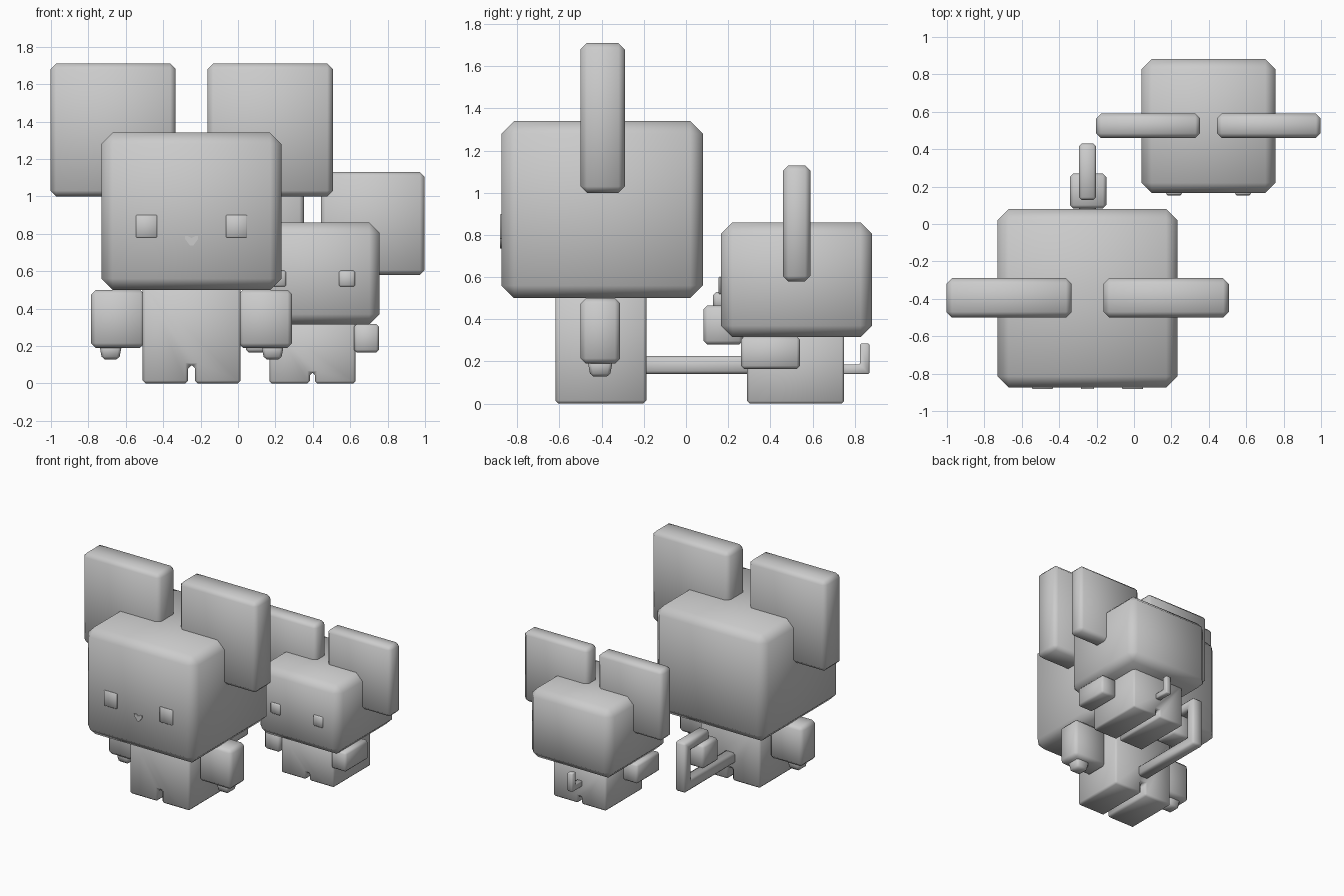
import bpy, bmesh, math
from mathutils import Vector

if "Cube" in bpy.data.objects:
    bpy.data.objects.remove(bpy.data.objects["Cube"])

grey = bpy.data.materials.new("plain_grey")
grey.diffuse_color = (0.6, 0.6, 0.6, 1)
grey.use_nodes = True
grey.node_tree.nodes["Principled BSDF"].inputs["Base Color"].default_value = grey.diffuse_color


def finish(name, bm, bevel, smooth=60):
    """Bevel all edges, then store the mesh as a softly shaded object."""
    bmesh.ops.recalc_face_normals(bm, faces=bm.faces)
    if bevel:
        bmesh.ops.bevel(bm, geom=bm.edges[:], offset=bevel, segments=1,
                        affect='EDGES', profile=0.5, clamp_overlap=True)
    me = bpy.data.meshes.new(name)
    bm.to_mesh(me)
    bm.free()
    me.materials.append(grey)
    ob = bpy.data.objects.new(name, me)
    bpy.context.collection.objects.link(ob)
    bpy.ops.object.select_all(action='DESELECT')
    ob.select_set(True)
    bpy.context.view_layer.objects.active = ob
    bpy.ops.object.shade_smooth_by_angle(angle=math.radians(smooth))
    return ob


def box(name, x, y, z, bevel=0.0, taper=1.0):
    """Box from ranges; taper scales its bottom face."""
    bm = bmesh.new()
    bmesh.ops.create_cube(bm, size=1)
    for v in bm.verts:
        s = taper if v.co.z < 0 else 1
        v.co = Vector(((x[0] + x[1]) / 2 + v.co.x * (x[1] - x[0]) * s,
                       (y[0] + y[1]) / 2 + v.co.y * (y[1] - y[0]) * s,
                       (z[0] + z[1]) / 2 + v.co.z * (z[1] - z[0])))
    return finish(name, bm, bevel)


def pair(name, cx, x, y, z, bevel=0.0, taper=1.0):
    """Two boxes mirrored about x = cx; x is the range of distance from cx."""
    box("right_" + name, (cx + x[0], cx + x[1]), y, z, bevel, taper)
    box("left_" + name, (cx - x[1], cx - x[0]), y, z, bevel, taper)


def prism(name, pts, axis, lo, hi, bevel):
    """Extrude a profile: axis 'x' takes (y, z) points, 'y' takes (x, z)."""
    bm = bmesh.new()
    def place(p, d):
        return (d, p[0], p[1]) if axis == 'x' else (p[0], d, p[1])
    f = bm.faces.new([bm.verts.new(place(p, lo)) for p in pts])
    ext = bmesh.ops.extrude_face_region(bm, geom=[f])
    step = Vector((hi - lo, 0, 0) if axis == 'x' else (0, hi - lo, 0))
    bmesh.ops.translate(bm, vec=step, verts=[
        v for v in ext['geom'] if isinstance(v, bmesh.types.BMVert)])
    return finish(name, bm, bevel)


def body(name, cx, half, gap, notch, y, top, bevel):
    """Torso and legs in one block, with a slot between the legs."""
    pts = [(cx - half, 0), (cx - gap, 0), (cx - gap, notch), (cx + gap, notch),
           (cx + gap, 0), (cx + half, 0), (cx + half, top), (cx - half, top)]
    prism(name, pts, 'y', y[0], y[1], bevel)


# Large figure
c = -0.248
box("large_head", (-0.73, 0.232), (-0.875, 0.08), (0.5, 1.34), 0.06)
pair("large_ear", c, (0.085, 0.755), (-0.5, -0.29), (1.0, 1.71), 0.03)
body("large_body", c, 0.262, 0.018, 0.095, (-0.62, -0.188), 0.53, 0.015)
pair("large_arm", c, (0.25, 0.538), (-0.5, -0.312), (0.19, 0.5), 0.025)
pair("large_hand", c, (0.372, 0.494), (-0.468, -0.346), (0.128, 0.21), 0.015, 0.75)
pair("large_eye", c, (0.185, 0.297), (-0.883, -0.87), (0.78, 0.9), 0.004)
prism("large_nose", [(c - 0.035, 0.787), (c - 0.035, 0.772), (c - 0.008, 0.736),
                     (c + 0.008, 0.736), (c + 0.035, 0.772), (c + 0.035, 0.787),
                     (c + 0.02, 0.787), (c, 0.777), (c - 0.02, 0.787)],
      'y', -0.883, -0.87, 0)
# Hooked tail with a block hanging from its tip
prism("large_tail", [(-0.2, 0.14), (0.43, 0.14), (0.43, 0.53), (0.128, 0.53),
                     (0.128, 0.45), (0.35, 0.45), (0.35, 0.225), (-0.2, 0.225)],
      'x', c - 0.046, c + 0.046, 0.015)
box("hanging_block", (-0.342, -0.148), (0.083, 0.27), (0.28, 0.465), 0.018)

# Small figure
c = 0.398
box("small_head", (0.04, 0.757), (0.165, 0.882), (0.315, 0.86), 0.055)
pair("small_ear", c, (0.045, 0.6), (0.46, 0.59), (0.58, 1.13), 0.025)
body("small_body", c, 0.23, 0.014, 0.055, (0.29, 0.75), 0.34, 0.012)
pair("small_arm", c, (0.222, 0.356), (0.26, 0.54), (0.165, 0.318), 0.015)
pair("small_eye", c, (0.142, 0.227), (0.153, 0.17), (0.517, 0.603), 0.008)
prism("small_tail", [(0.74, 0.14), (0.87, 0.14), (0.87, 0.285), (0.825, 0.285),
                     (0.825, 0.185), (0.74, 0.185)],
      'x', c - 0.023, c + 0.023, 0.006)
